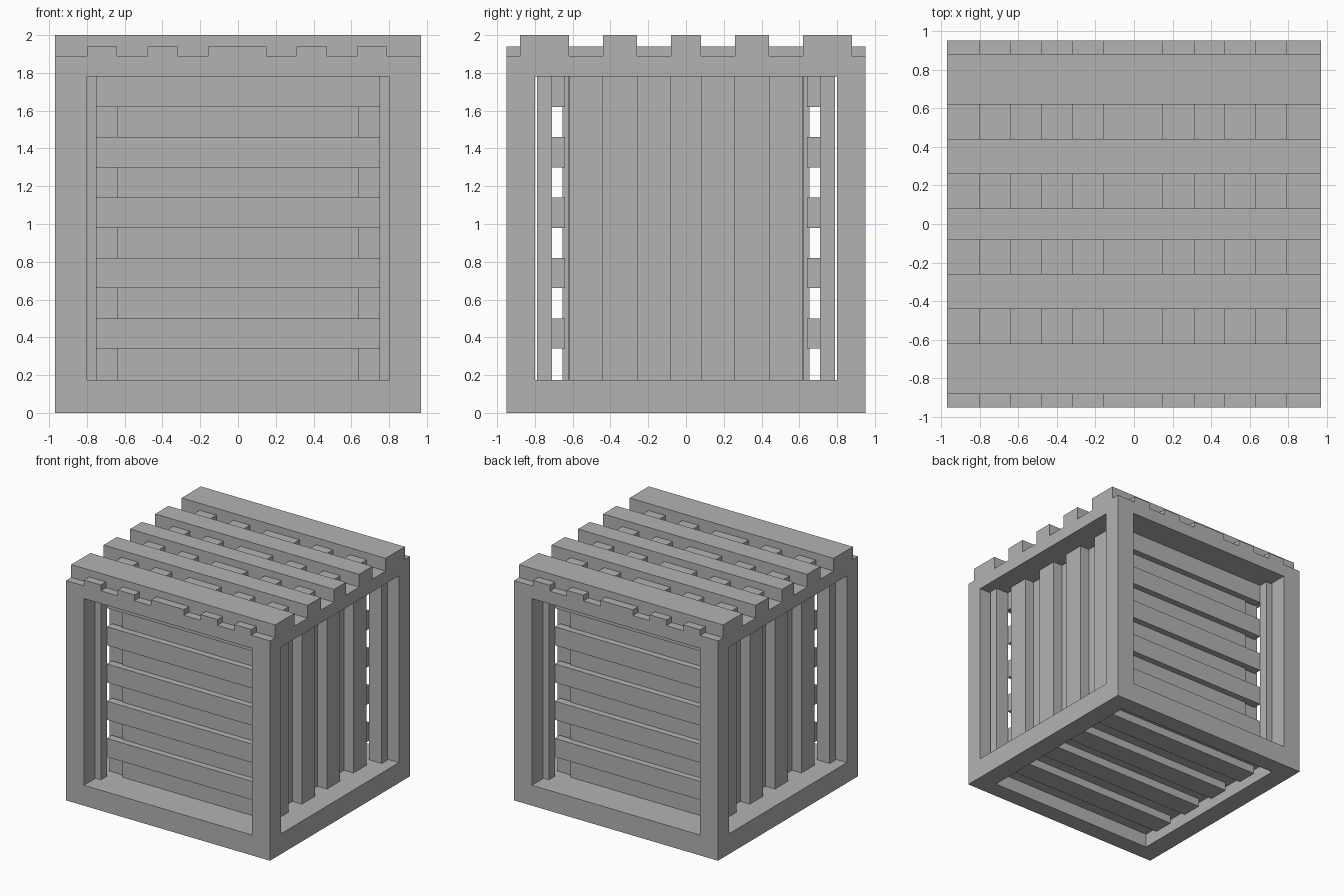
import bpy

if "Cube" in bpy.data.objects:
    bpy.data.objects.remove(bpy.data.objects["Cube"])

mat = bpy.data.materials.new("plain grey")
mat.diffuse_color = (0.45, 0.45, 0.45, 1)
mat.use_nodes = True
mat.node_tree.nodes["Principled BSDF"].inputs["Base Color"].default_value = mat.diffuse_color


def box(name, x0, x1, y0, y1, z0, z1):
    v = [(x, y, z) for x in (x0, x1) for y in (y0, y1) for z in (z0, z1)]
    f = [(0, 1, 3, 2), (4, 6, 7, 5), (0, 4, 5, 1), (2, 3, 7, 6), (0, 2, 6, 4), (1, 5, 7, 3)]
    me = bpy.data.meshes.new(name)
    me.from_pydata(v, [], f)
    me.materials.append(mat)
    ob = bpy.data.objects.new(name, me)
    bpy.context.collection.objects.link(ob)
    return ob


def span(s, a, b):
    # range a..b mirrored to the side given by sign s
    return (a, b) if s > 0 else (-b, -a)


W, D, O = 0.97, 0.95, 0.80
LOW, HIGH, ROOF = 0.175, 1.78, 1.89

# Outer frame: roof slab, bottom rails and corner posts
box("roof_slab", -W, W, -D, D, HIGH, ROOF)
for s in (-1, 1):
    box("bottom_rail_long", -W, W, *span(s, O, D), 0, LOW)
    box("bottom_rail_side", *span(s, O, W), -O, O, 0, LOW)
    for t in (-1, 1):
        box("frame_post", *span(s, O, W), *span(t, O, D), LOW, HIGH)
        box("inner_post", *span(s, 0.75, 0.87), *span(t, 0.71, 0.79), LOW, HIGH)

# Inner walls
box("inner_core", -0.70, 0.70, -0.625, 0.625, LOW, HIGH)
box("inner_panel", -0.64, 0.64, -0.655, 0.655, LOW, HIGH)

# Horizontal slats on front and back
for s in (-1, 1):
    for k in range(5):
        z = 0.34 + 0.32 * k
        box("wall_slat", -0.75, 0.75, *span(s, 0.64, 0.71), z, z + 0.16)

# Vertical planks on both sides, matching planks under the floor
bands = [(-0.62, -0.44), (-0.26, -0.08), (0.08, 0.26), (0.44, 0.62)]
for a, b in bands:
    for s in (-1, 1):
        box("side_plank", *span(s, 0.66, 0.79), a, b, LOW, HIGH)
    box("floor_plank", -0.76, 0.76, a, b, 0.05, 0.14)
box("floor_panel", -O, O, -O, O, 0.12, LOW)

# Roof: runners front to back, planks across them
for a, b in [(-0.80, -0.64), (-0.48, -0.32), (-0.16, 0.15), (0.31, 0.47), (0.63, 0.79)]:
    box("roof_runner", a, b, -D, D, ROOF - 0.02, 1.94)
for a, b in [(-0.88, -0.62), (-0.44, -0.26), (-0.08, 0.08), (0.26, 0.44), (0.62, 0.88)]:
    box("roof_plank", -W, W, a, b, ROOF - 0.01, 2.0)
